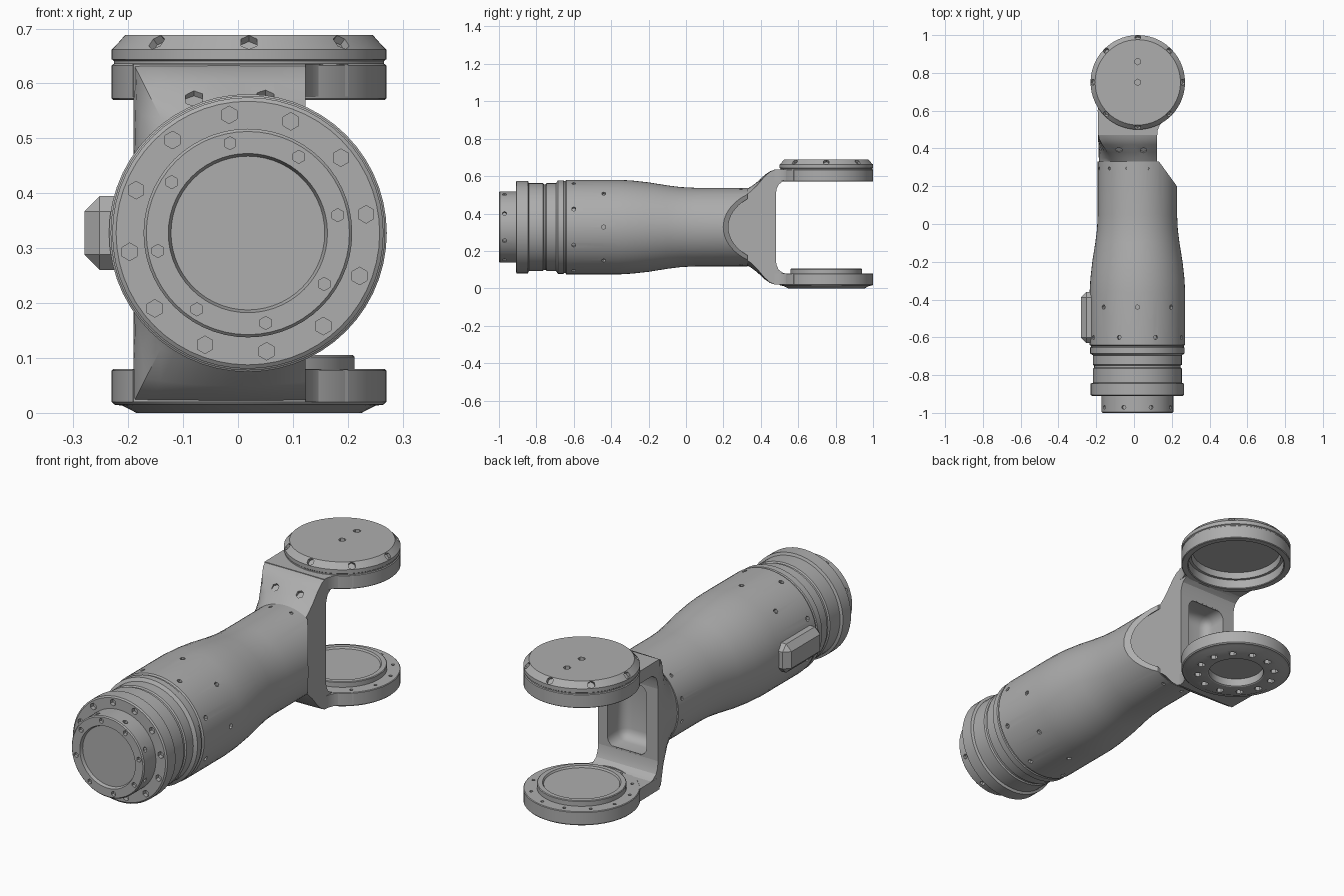
import bpy, bmesh, math
from mathutils import Vector, Matrix

if "Cube" in bpy.data.objects:
    bpy.data.objects.remove(bpy.data.objects["Cube"])

CX, CZ = 0.018, 0.3275        # axis of the arm
DX, DY = 0.02, 0.75           # axis of the fork discs

grey = bpy.data.materials.new("mid_grey")
grey.diffuse_color = (0.42, 0.42, 0.42, 1)
grey.use_nodes = True
grey.node_tree.nodes["Principled BSDF"].inputs["Base Color"].default_value = grey.diffuse_color


def finish(bm, name):
    bmesh.ops.remove_doubles(bm, verts=bm.verts, dist=1e-5)
    bmesh.ops.recalc_face_normals(bm, faces=bm.faces)
    me = bpy.data.meshes.new(name)
    bm.to_mesh(me)
    bm.free()
    ob = bpy.data.objects.new(name, me)
    bpy.context.collection.objects.link(ob)
    me.materials.append(grey)
    return ob


def loft(bm, rings, caps=True):
    rows = [[bm.verts.new(p) for p in ring] for ring in rings]
    n = len(rows[0])
    for a, b in zip(rows, rows[1:]):
        for i in range(n):
            j = (i + 1) % n
            bm.faces.new((a[i], a[j], b[j], b[i]))
    if caps:
        bm.faces.new(rows[0])
        bm.faces.new(rows[-1])


def revolve(name, profile, along_y, n=56):
    """Turn (position, radius) points about the arm axis or a disc axis."""
    bm = bmesh.new()
    rings = []
    for h, r in profile:
        ring = []
        for i in range(n):
            a = 2 * math.pi * i / n
            u, v = r * math.cos(a), r * math.sin(a)
            ring.append((CX + u, h, CZ + v) if along_y else (DX + u, DY + v, h))
        rings.append(ring)
    loft(bm, rings, caps=False)
    return finish(bm, name)


def prism(name, pts, axis, lo, hi):
    """Extrude a flat outline: axis 'z' takes (x, y), axis 'x' takes (y, z)."""
    bm = bmesh.new()
    if axis == 'z':
        loft(bm, [[(a, b, h) for a, b in pts] for h in (lo, hi)])
    else:
        loft(bm, [[(h, a, b) for a, b in pts] for h in (lo, hi)])
    return finish(bm, name)


def box(name, lo, hi, bevel, segments):
    bm = bmesh.new()
    size = Vector(hi) - Vector(lo)
    mid = (Vector(hi) + Vector(lo)) / 2
    bmesh.ops.create_cube(bm, size=1, matrix=Matrix.Translation(mid) @ Matrix.Diagonal((*size, 1)))
    bmesh.ops.bevel(bm, geom=bm.edges[:], offset=bevel, segments=segments, affect='EDGES', profile=0.5)
    return finish(bm, name)


def cut(ob, cutter, remove=True):
    cutter.hide_render = True
    m = ob.modifiers.new("cut", 'BOOLEAN')
    m.operation, m.solver, m.object = 'DIFFERENCE', 'EXACT', cutter
    bpy.context.view_layer.objects.active = ob
    bpy.ops.object.modifier_apply(modifier=m.name)
    if remove:
        bpy.data.objects.remove(cutter)


def holes(ob, spots, r=0.012, depth=0.015):
    """Sink small six-sided bolt holes at (point, outward direction)."""
    bm = bmesh.new()
    for p, d in spots:
        rot = Vector(d).to_track_quat('Z', 'Y').to_matrix().to_4x4()
        bmesh.ops.create_cone(bm, cap_ends=True, segments=6, radius1=r, radius2=r,
                              depth=depth * 2, matrix=Matrix.Translation(p) @ rot)
    cut(ob, finish(bm, "hole_cutter"))


def around(n, phase=0.0):
    return [(math.cos(a), math.sin(a)) for a in
            (2 * math.pi * (i + phase) / n for i in range(n))]


def side_ring(y, r, n, phase):
    return [((CX + r * c, y, CZ + r * s), (c, 0, s)) for c, s in around(n, phase)]


def face_ring(y, r, n, phase):
    return [((CX + r * c, y, CZ + r * s), (0, -1, 0)) for c, s in around(n, phase)]


# Arm body: stepped wrist end, bulge, neck and open rear bore
body = revolve("arm_body", [
    (-.985, 0), (-.985, .14), (-1, .145), (-1, .185), (-.995, .19), (-.91, .19),
    (-.91, .24), (-.905, .247), (-.845, .247), (-.84, .235), (-.765, .235),
    (-.76, .229), (-.75, .229), (-.745, .235), (-.695, .235), (-.685, .25),
    (-.655, .25), (-.651, .246), (-.645, .246), (-.64, .253), (-.36, .253),
    (-.29, .249), (-.2, .239), (-.1, .223), (-.03, .214), (.05, .21), (.33, .21),
    (.33, .19), (.12, .19), (.12, 0)], True)
cut(body, prism("wedge_cutter", [(.249, .17), (.122, .345), (.122, .5), (.5, .5), (.5, .17)],
                'z', -.1, .8))
holes(body, side_ring(-.6, .253, 8, .5) + side_ring(-.44, .253, 8, 0)
      + side_ring(-.97, .19, 8, .5) + face_ring(-1, .167, 8, .25))
holes(body, face_ring(-.91, .218, 12, .3), r=.016, depth=.02)
holes(body, [s for s in side_ring(.295, .21, 12, .5) if s[0][0] < .1], r=.009, depth=.012)

# Side connector box on the left of the bulge
box("side_cover", (-.28, -.63, .26), (-.19, -.36, .395), .028, 1)


# Fork web: clipped round section growing into a tall rectangle
def web_section(y, t, n=10):
    r, left, right, top = .204, -.208, .105, .3075
    a0, a1 = math.acos(right / r), math.radians(130)
    flat = r * math.sin(a0)
    out = []

    def add(circle, rect):
        out.append((CX + circle[0] * (1 - t) + rect[0] * t, y,
                    CZ + circle[1] * (1 - t) + rect[1] * t))
    spans = [(a0, a1, (right, top), (left, top)),
             (a1, 2 * math.pi - a1, (left, top), (left, -top)),
             (2 * math.pi - a1, 2 * math.pi - a0, (left, -top), (right, -top))]
    for s, e, p, q in spans:
        for i in range(n):
            k = i / n
            a = s + (e - s) * k
            add((r * math.cos(a), r * math.sin(a)),
                (p[0] + (q[0] - p[0]) * k, p[1] + (q[1] - p[1]) * k))
    for i in range(n):
        k = i / n * 2 - 1
        add((right, flat * k), (right, top * k))
    return out


bm = bmesh.new()
loft(bm, [web_section(y, t) for y, t in
          ((.1, 0), (.325, 0), (.35, .14), (.38, .36), (.42, .72), (.45, .92), (.48, 1))])
web = finish(bm, "fork_web")
cut(web, box("pocket_cutter", (-.13, .36, .16), (.075, .56, .495), .045, 4))
holes(web, [((x, .385, CZ + .255), (0, -.6, .8)) for x in (-.08, .05)], r=.018, depth=.02)

# Fork arms and inner gussets, mirrored top and bottom
plan = [(-.19, .47), (.123, .47), (.125, .495), (.137, .525), (.16, .548), (.2, .575),
        (.2, .66), (-.19, .66), (-.192, .6)]
gusset = [(.479, .60), (.479, .49), (.484, .53), (.495, .555), (.515, .57), (.53, .576), (.53, .6)]
for side, flip in (("upper", False), ("lower", True)):
    z = (lambda v: 2 * CZ - v) if flip else (lambda v: v)
    arm = prism(side + "_fork_arm", plan, 'z', z(.576), z(.635))
    fillet = prism(side + "_fork_fillet", [(y, z(h)) for y, h in gusset], 'x', -.19, .123)
    for ob in (arm, fillet):
        cut(ob, revolve("disc_cutter", [(-.1, 0), (-.1, .235), (.8, .235), (.8, 0)], False))

# Upper disc: hollow cup with a chamfered cap
cup = revolve("upper_disc", [
    (.645, 0), (.645, .2), (.615, .205), (.615, .218), (.573, .218), (.57, .222), (.57, .247),
    (.573, .25), (.633, .25), (.636, .246), (.641, .246), (.644, .25), (.662, .25),
    (.688, .226), (.688, 0)], False)
holes(cup, [((DX + .24 * c, DY + .24 * s, .677), (c * .7, s * .7, .7)) for c, s in around(8)]
      + [((DX, DY, .688), (0, 0, 1)), ((DX, DY + .11, .688), (0, 0, 1))], r=.017, depth=.018)

# Lower disc: bearing flange with raised plate and hollow underside
flange = revolve("lower_disc", [
    (.04, 0), (.04, .125), (.003, .125), (0, .13), (0, .205), (.013, .23), (.015, .245),
    (.02, .25), (.077, .25), (.08, .247), (.08, .192), (.102, .192), (.105, .189),
    (.105, .168), (.097, .163), (.097, 0)], False)
holes(flange, [((DX + .175 * c, DY + .175 * s, 0), (0, 0, -1)) for c, s in around(12, .5)],
      r=.018, depth=.02)
holes(flange, [((DX + .22 * c, DY + .22 * s, .08), (0, 0, 1)) for c, s in around(12, .5)],
      r=.008, depth=.01)

# Smooth round surfaces, keep machined edges crisp
for ob in bpy.context.scene.objects:
    ob.select_set(True)
    bpy.context.view_layer.objects.active = ob
bpy.ops.object.shade_smooth_by_angle(angle=math.radians(28))
